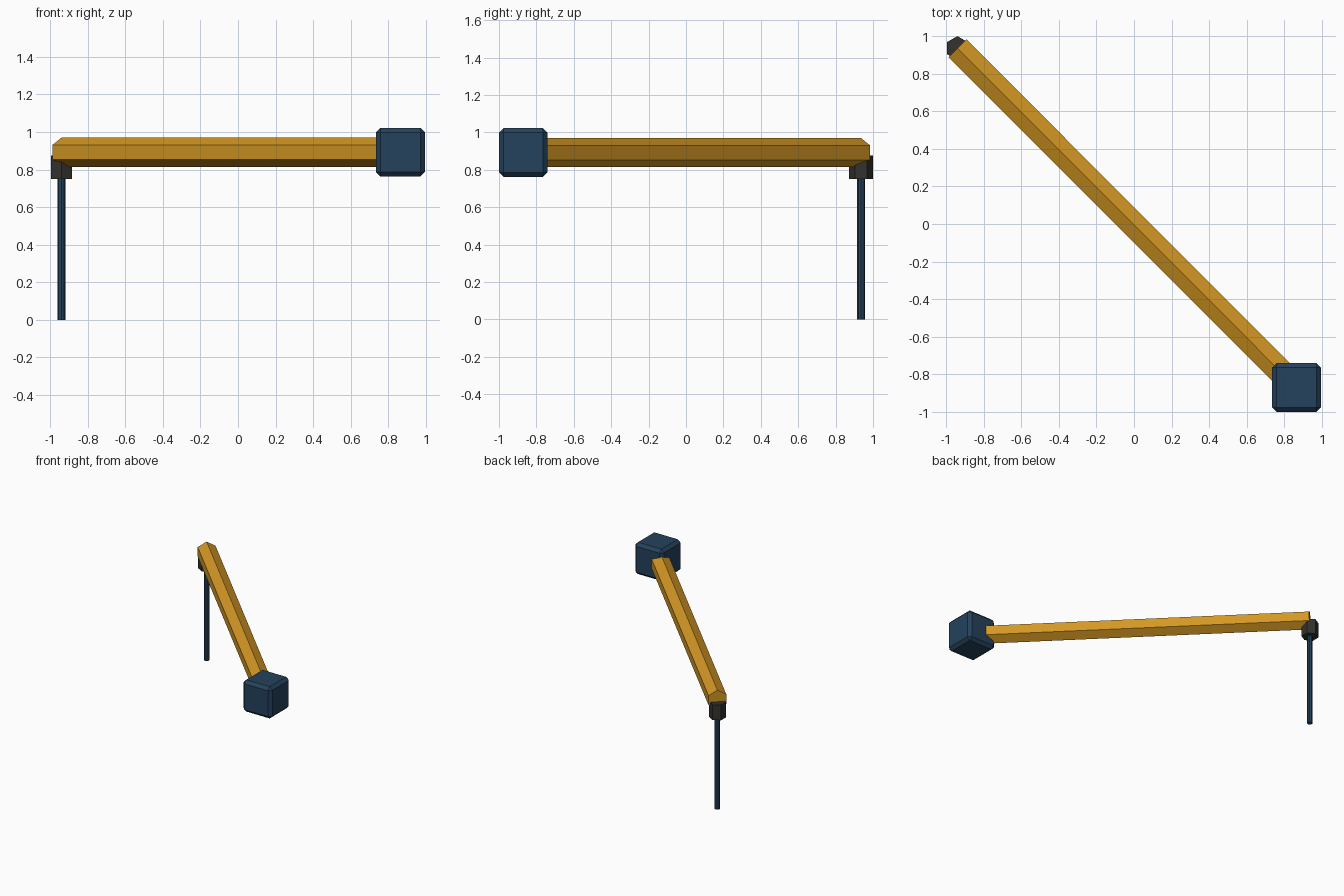
import bpy, bmesh, math
from mathutils import Vector

if "Cube" in bpy.data.objects:
    bpy.data.objects.remove(bpy.data.objects["Cube"])


def material(name, rgb):
    m = bpy.data.materials.new(name)
    m.diffuse_color = (*rgb, 1.0)
    m.use_nodes = True
    m.node_tree.nodes["Principled BSDF"].inputs["Base Color"].default_value = m.diffuse_color
    return m


GOLD = material("golden wood", (0.658, 0.314, 0.018))
BLUE = material("navy blue", (0.018, 0.054, 0.107))
DARK = material("charcoal", (0.034, 0.032, 0.027))


def finish(bm, name, mat):
    bmesh.ops.recalc_face_normals(bm, faces=bm.faces[:])
    mesh = bpy.data.meshes.new(name)
    bm.to_mesh(mesh)
    bm.free()
    mesh.materials.append(mat)
    obj = bpy.data.objects.new(name, mesh)
    bpy.context.collection.objects.link(obj)
    return obj


def prism(name, start, end, radius, sides, corner_dir, mat):
    """Regular prism from start to end, with one corner pointing along corner_dir."""
    a, b = Vector(start), Vector(end)
    u = Vector(corner_dir).normalized()
    v = (b - a).normalized().cross(u)
    bm = bmesh.new()
    rings = []
    for c in (a, b):
        rings.append([bm.verts.new(c + radius * (u * math.cos(t) + v * math.sin(t)))
                      for t in (2 * math.pi * i / sides for i in range(sides))])
    for i in range(sides):
        j = (i + 1) % sides
        bm.faces.new((rings[0][i], rings[0][j], rings[1][j], rings[1][i]))
    for r in rings:
        bm.faces.new(r)
    return finish(bm, name, mat)


HANDLE = Vector((-0.94, 0.936, 0))     # plan position of the post end
HEAD = Vector((0.8645, -0.87, 0.892))  # centre of the block

# Diagonal hexagonal beam, a ridge on top
prism("beam", (HANDLE.x, HANDLE.y, 0.892), HEAD, 0.0775, 6, (0, 0, 1), GOLD)

# Hexagonal collar under the beam end
prism("collar", (HANDLE.x, HANDLE.y, 0.75), (HANDLE.x, HANDLE.y, 0.875),
      0.064, 6, (0, 1, 0), DARK)

# Thin post standing on the ground
prism("post", (HANDLE.x, HANDLE.y, 0), (HANDLE.x, HANDLE.y, 0.80),
      0.021, 8, (0, 1, 0), BLUE)

# Chamfered block on the far end
bm = bmesh.new()
bmesh.ops.create_cube(bm, size=0.26)
bmesh.ops.bevel(bm, geom=bm.edges[:], offset=0.024, offset_type='OFFSET',
                segments=1, affect='EDGES', profile=0.5)
bmesh.ops.translate(bm, verts=bm.verts[:], vec=HEAD)
finish(bm, "block", BLUE)
